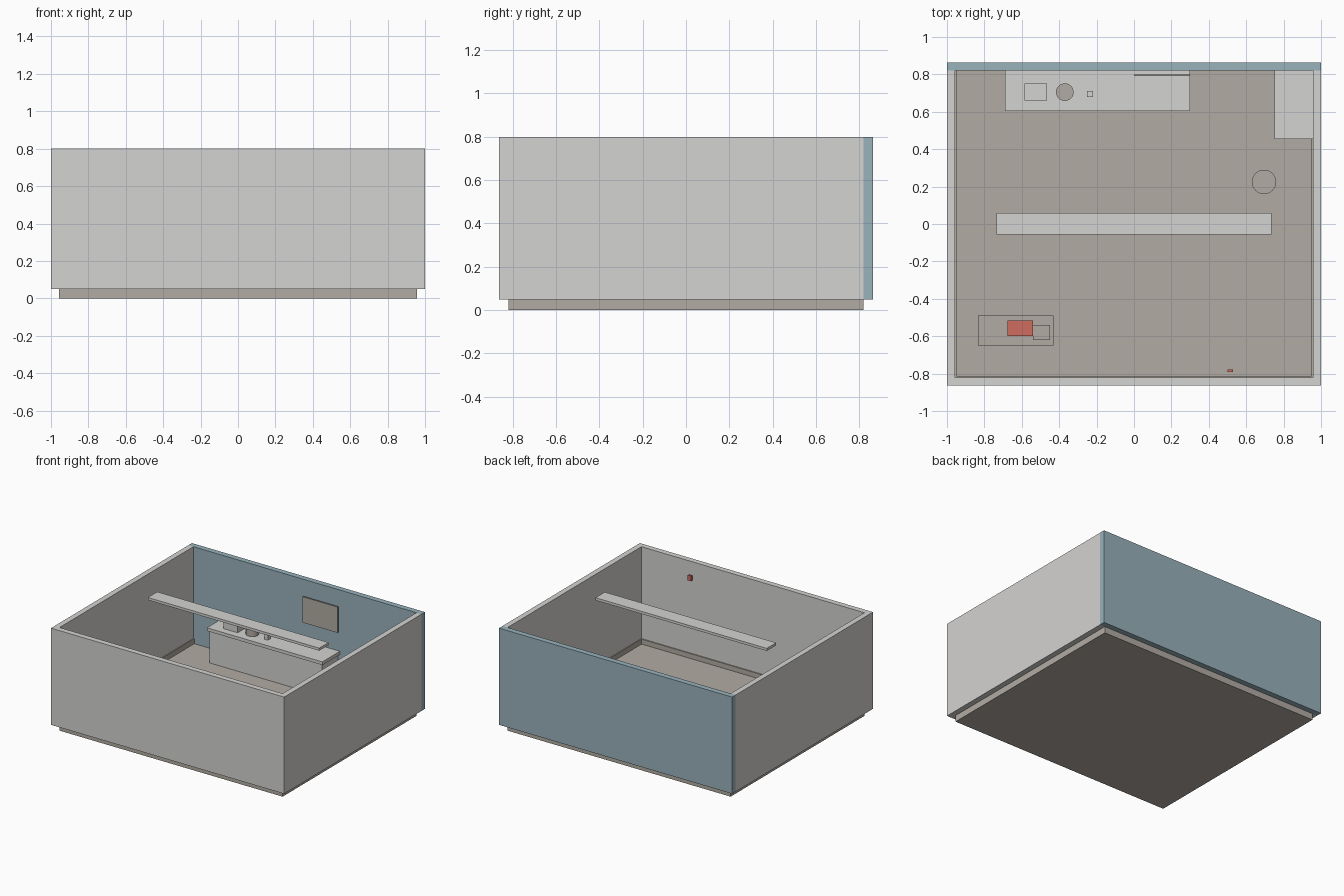
import bpy, bmesh, math

if "Cube" in bpy.data.objects:
    bpy.data.objects.remove(bpy.data.objects["Cube"])


def material(name, rgb):
    m = bpy.data.materials.new(name)
    lin = [((c / 255 + 0.055) / 1.055) ** 2.4 for c in rgb]
    m.diffuse_color = (*lin, 1)
    m.use_nodes = True
    m.node_tree.nodes["Principled BSDF"].inputs["Base Color"].default_value = m.diffuse_color
    return m


GREY = material("pale_grey", (212, 211, 209))
BLUE = material("dusty_blue", (152, 178, 187))
BEIGE = material("warm_beige", (178, 171, 163))
RED = material("signal_red", (208, 108, 95))


def finish(name, bm, mat):
    me = bpy.data.meshes.new(name)
    bm.to_mesh(me)
    bm.free()
    me.materials.append(mat)
    ob = bpy.data.objects.new(name, me)
    bpy.context.collection.objects.link(ob)
    return ob


def box(name, x, y, z, mat):
    """Box from (min, max) ranges on each axis."""
    bm = bmesh.new()
    bmesh.ops.create_cube(bm, size=1)
    for v in bm.verts:
        v.co = [r[0] if c < 0 else r[1] for c, r in zip(v.co, (x, y, z))]
    return finish(name, bm, mat)


def cylinder(name, x, y, z, radius, mat):
    bm = bmesh.new()
    bmesh.ops.create_cone(bm, cap_ends=True, segments=32, radius1=radius,
                          radius2=radius, depth=z[1] - z[0])
    bmesh.ops.translate(bm, verts=bm.verts, vec=(x, y, sum(z) / 2))
    for f in bm.faces:
        f.smooth = abs(f.normal.z) < 0.5
    for e in bm.edges:
        e.smooth = all(f.smooth for f in e.link_faces)
    return finish(name, bm, mat)


FLOOR, TOP = 0.05, 0.80
WALL = (FLOOR, TOP)

# Room shell
box("floor", (-0.957, 0.957), (-0.82, 0.82), (0, FLOOR), BEIGE)
box("back_wall", (-1, 1), (0.82, 0.863), WALL, BLUE)
box("front_wall", (-1, 1), (-0.863, -0.82), WALL, GREY)
for side, s in (("left", -1), ("right", 1)):
    box(side + "_wall", sorted((s * 0.957, s)), (-0.82, 0.82), WALL, GREY)

# Skirting boards
SKIRT = (FLOOR, 0.088)
for side, s in (("left", -1), ("right", 1)):
    box(side + "_skirting", sorted((s * 0.949, s * 0.957)), (-0.82, 0.82), SKIRT, BEIGE)
box("front_skirting", (-0.949, 0.949), (-0.82, -0.812), SKIRT, BEIGE)

# Long ceiling lamp
box("ceiling_lamp", (-0.735, 0.735), (-0.055, 0.06), (0.78, TOP), GREY)

# Work bench along the back wall
box("bench_cabinet", (-0.68, 0.285), (0.62, 0.82), (FLOOR, 0.30), GREY)
box("bench_top", (-0.69, 0.30), (0.605, 0.82), (0.30, 0.325), GREY)

# Items on the bench
box("bench_box", (-0.585, -0.465), (0.66, 0.75), (0.325, 0.385), GREY)
cylinder("bench_jar", -0.37, 0.705, (0.325, 0.39), 0.047, BEIGE)
box("bench_small_box", (-0.25, -0.22), (0.68, 0.71), (0.325, 0.38), GREY)

# Notice board on the back wall
box("notice_board", (0, 0.30), (0.79, 0.80), (0.48, 0.68), BEIGE)

# Corner cabinet against the right wall
box("corner_cabinet", (0.75, 0.957), (0.455, 0.82), (FLOOR, 0.33), GREY)

# Waste bin
cylinder("waste_bin", 0.695, 0.225, (FLOOR, 0.20), 0.065, BEIGE)

# Side table with legs and two boxes
box("table_top", (-0.835, -0.43), (-0.65, -0.49), (0.255, 0.28), BEIGE)
for i, lx in enumerate((-0.825, -0.46)):
    for j, ly in enumerate((-0.64, -0.52)):
        box(f"table_leg_{i}{j}", (lx, lx + 0.02), (ly, ly + 0.02), (FLOOR, 0.255), BEIGE)
box("red_case", (-0.675, -0.54), (-0.60, -0.515), (0.28, 0.345), RED)
box("table_box", (-0.54, -0.45), (-0.62, -0.54), (0.28, 0.33), BEIGE)

# Alarm box near the front wall
box("wall_alarm", (0.50, 0.53), (-0.792, -0.778), (0.67, 0.71), RED)
